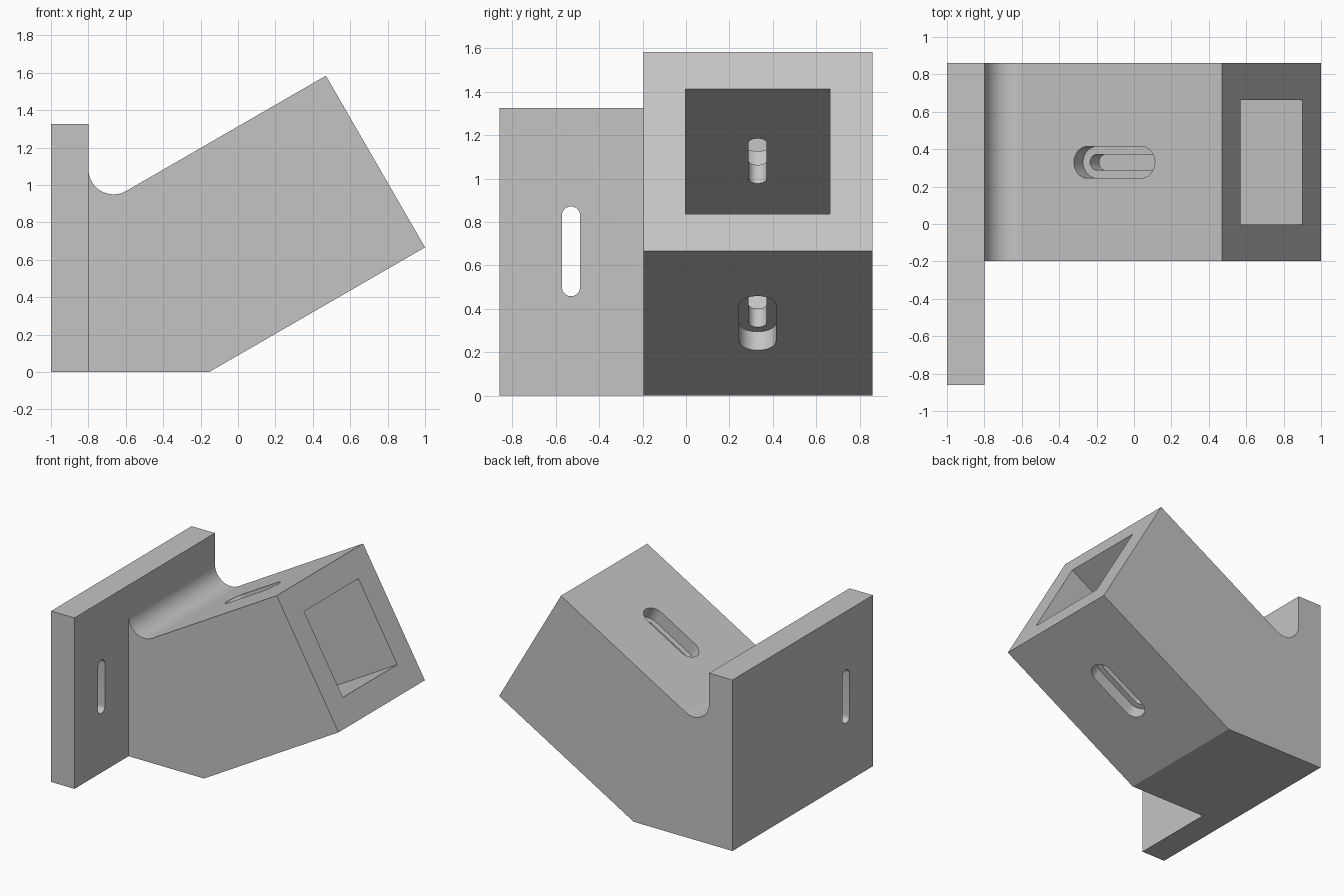
import bpy
import bmesh
from math import cos, sin, tan, pi, radians
from mathutils import Matrix, Vector

cube = bpy.data.objects.get("Cube")
if cube:
    bpy.data.objects.remove(cube, do_unlink=True)

grey = bpy.data.materials.new("plain grey")
grey.use_nodes = True
colour = (0.55, 0.55, 0.55, 1)
grey.diffuse_color = colour
grey.node_tree.nodes["Principled BSDF"].inputs["Base Color"].default_value = colour

TILT = radians(30)
HALF = 0.53                       # half height of the arm
WALL = 0.197                      # wall around the socket
MID_Y = 0.33                      # centre line of the arm
END = Vector((0.735, MID_Y, 1.125))
ARM = Matrix.Translation(END) @ Matrix.Rotation(-TILT, 4, 'Y')


def prism(name, base, sweep, matrix=Matrix()):
    """Extrude a closed outline of 3D points along the sweep vector."""
    bm = bmesh.new()
    face = bm.faces.new([bm.verts.new(p) for p in base])
    new = bmesh.ops.extrude_face_region(bm, geom=[face])["geom"]
    moved = [v for v in new if isinstance(v, bmesh.types.BMVert)]
    bmesh.ops.translate(bm, verts=moved, vec=sweep)
    bmesh.ops.recalc_face_normals(bm, faces=bm.faces)
    bm.transform(matrix)
    mesh = bpy.data.meshes.new(name)
    bm.to_mesh(mesh)
    bm.free()
    mesh.materials.append(grey)
    obj = bpy.data.objects.new(name, mesh)
    bpy.context.collection.objects.link(obj)
    return obj


def box(name, lo, hi, matrix=Matrix()):
    outline = [(lo[0], lo[1], lo[2]), (hi[0], lo[1], lo[2]),
               (hi[0], hi[1], lo[2]), (lo[0], hi[1], lo[2])]
    return prism(name, outline, (0, 0, hi[2] - lo[2]), matrix)


def slot(name, straight, radius, low, high, matrix):
    """Round-ended slot, long along local x, running from low to high in z."""
    steps = 16
    outline = []
    for side in (1, -1):
        for i in range(steps + 1):
            a = -pi / 2 + pi * i / steps
            outline.append((side * (straight / 2 + radius * cos(a)),
                            side * radius * sin(a), low))
    return prism(name, outline, (0, 0, high - low), matrix)


def combine(target, tool, operation):
    mod = target.modifiers.new(operation.title(), 'BOOLEAN')
    mod.operation = operation
    mod.solver = 'EXACT'
    mod.object = tool
    bpy.context.view_layer.objects.active = target
    bpy.ops.object.modifier_apply(modifier=mod.name)
    bpy.data.objects.remove(tool, do_unlink=True)


# Arm body: side outline with a rounded valley beside the plate
front, back = -0.197, 0.86
top_x, top_z = END.x - HALF * sin(TILT), END.z + HALF * cos(TILT)
low_x, low_z = END.x + HALF * sin(TILT), END.z - HALF * cos(TILT)
r = 0.135
cx = -0.8 + r
cz = top_z - (top_x - cx) * tan(TILT) + r / cos(TILT)
valley = [(cx + r * cos(a), cz + r * sin(a))
          for a in (pi + radians(120) * i / 24 for i in range(25))]
outline = [(-0.9, 0), (-0.9, cz)] + valley + [
    (top_x, top_z), (low_x, low_z), (low_x - low_z / tan(TILT), 0)]
body = prism("angled_bracket", [(x, front, z) for x, z in outline],
             (0, back - front, 0))

# Mounting plate joined to the arm
combine(body, box("mounting_plate", (-1, -0.86, 0), (-0.8, back, 1.325)), 'UNION')

# Square socket in the end of the arm
s = HALF - WALL
combine(body, box("socket_cutter", (-1.33, -s, -s), (0.2, s, s), ARM), 'DIFFERENCE')

# Stepped slots through the upper and lower walls
slot_frame = ARM @ Matrix.Translation((-0.664, 0, 0))
for side in (1, -1):
    frame = slot_frame @ Matrix.Rotation(0 if side > 0 else pi, 4, 'X')
    combine(body, slot("narrow_slot_cutter", 0.33, 0.042, s - 0.1, HALF + 0.1, frame),
            'DIFFERENCE')
    combine(body, slot("wide_slot_cutter", 0.33, 0.085, HALF - WALL / 2, HALF + 0.2, frame),
            'DIFFERENCE')

# Upright slot through the plate
plate_frame = Matrix.Translation((-0.9, -0.53, 0.665)) @ Matrix.Rotation(pi / 2, 4, 'Y')
combine(body, slot("plate_slot_cutter", 0.33, 0.042, -0.2, 0.2, plate_frame), 'DIFFERENCE')

# Smooth the curves, keep the edges sharp
bpy.ops.object.select_all(action='DESELECT')
body.select_set(True)
bpy.context.view_layer.objects.active = body
bpy.ops.object.shade_smooth_by_angle(angle=radians(25))
